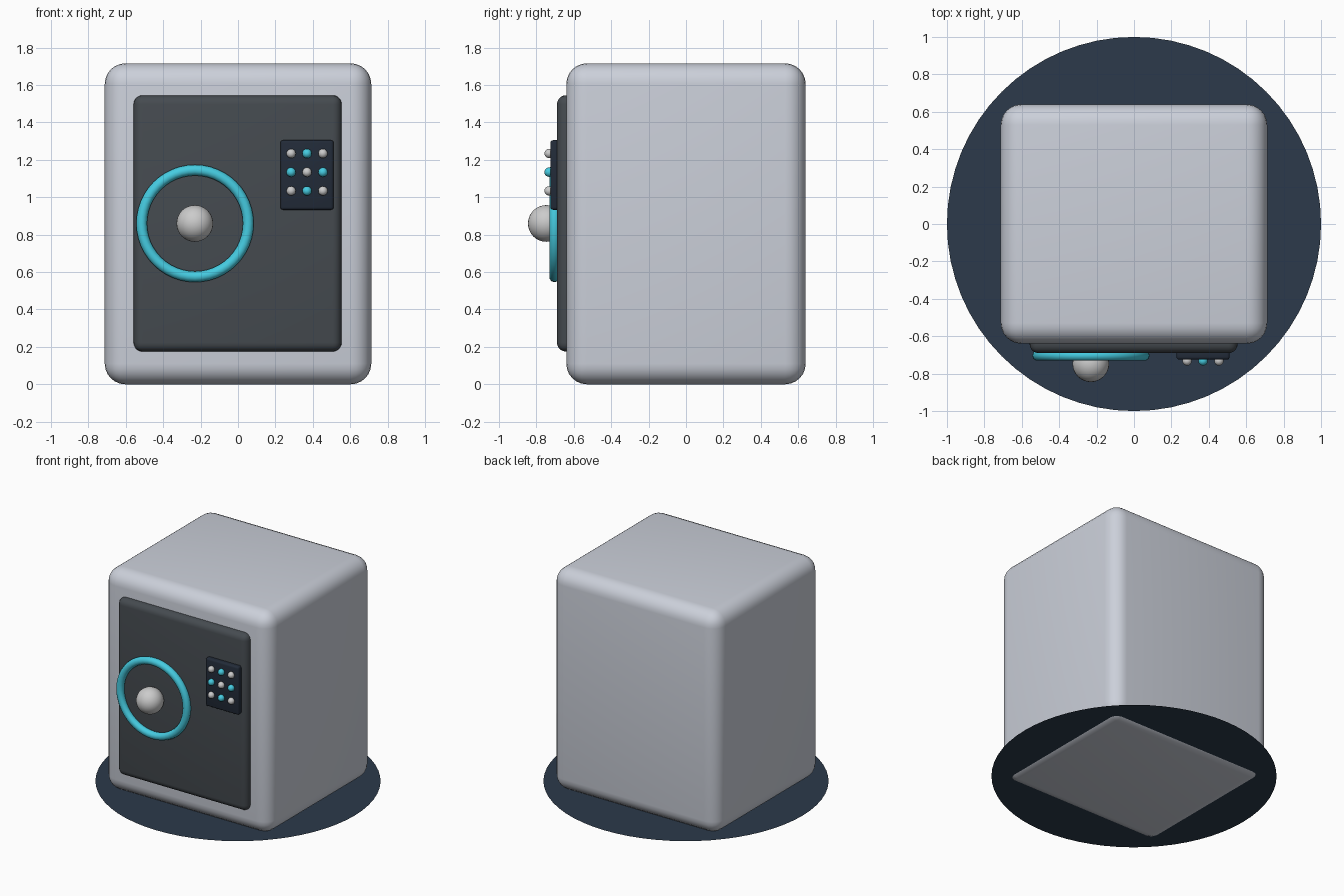
import bpy, math

if "Cube" in bpy.data.objects:
    bpy.data.objects.remove(bpy.data.objects["Cube"])


def material(name, rgb):
    m = bpy.data.materials.new(name)
    m.diffuse_color = (*rgb, 1)
    m.use_nodes = True
    m.node_tree.nodes["Principled BSDF"].inputs["Base Color"].default_value = m.diffuse_color
    return m


shell_paint = material("pale_steel", (0.60, 0.63, 0.70))
door_paint = material("dark_steel", (0.060, 0.070, 0.080))
floor_paint = material("navy", (0.025, 0.042, 0.070))
pad_paint = material("dark_navy", (0.016, 0.024, 0.040))
cyan = material("cyan", (0.06, 0.60, 0.75))


def finish(name, mat=None, smooth=True):
    ob = bpy.context.object
    ob.name = name
    if mat:
        ob.data.materials.append(mat)
    if smooth:
        bpy.ops.object.shade_smooth_by_angle(angle=math.radians(40))
    return ob


def rounded_box(name, centre, size, radius, segments, mat):
    bpy.ops.mesh.primitive_cube_add(size=1, location=centre)
    ob = bpy.context.object
    ob.scale = size
    bpy.ops.object.transform_apply(location=False, rotation=False, scale=True)
    bevel = ob.modifiers.new("rounding", "BEVEL")
    bevel.width = radius
    bevel.segments = segments
    bpy.ops.object.modifier_apply(modifier=bevel.name)
    return finish(name, mat)


def ball(name, centre, radius, segments, rings, mat=None):
    bpy.ops.mesh.primitive_uv_sphere_add(segments=segments, ring_count=rings,
                                         radius=radius, location=centre)
    return finish(name, mat)


# Thin round floor plate
bpy.ops.mesh.primitive_circle_add(vertices=64, radius=1, fill_type='NGON',
                                  location=(0, 0, 0.014))
finish("floor_disc", floor_paint, smooth=False)

# Safe body and door
rounded_box("safe_body", (0, 0, 0.858), (1.425, 1.28, 1.716), 0.11, 6, shell_paint)
rounded_box("door", (-0.002, -0.64, 0.86), (1.112, 0.10, 1.37), 0.048, 5, door_paint)

# Handle ring and central knob
bpy.ops.mesh.primitive_torus_add(major_radius=0.285, minor_radius=0.029,
                                 major_segments=48, minor_segments=10,
                                 location=(-0.23, -0.703, 0.86),
                                 rotation=(math.pi / 2, 0, 0))
finish("dial_ring", cyan)
ball("dial_knob", (-0.231, -0.747, 0.86), 0.098, 32, 16)

# Keypad with a checkered grid of buttons
rounded_box("keypad", (0.369, -0.70, 1.119), (0.284, 0.05, 0.372), 0.014, 3, pad_paint)
for row in range(3):
    for col in range(3):
        centre = (0.369 + (col - 1) * 0.085, -0.732, 1.134 + (1 - row) * 0.1)
        ball(f"button_{row}_{col}", centre, 0.025, 16, 10,
             cyan if (row + col) % 2 else None)
